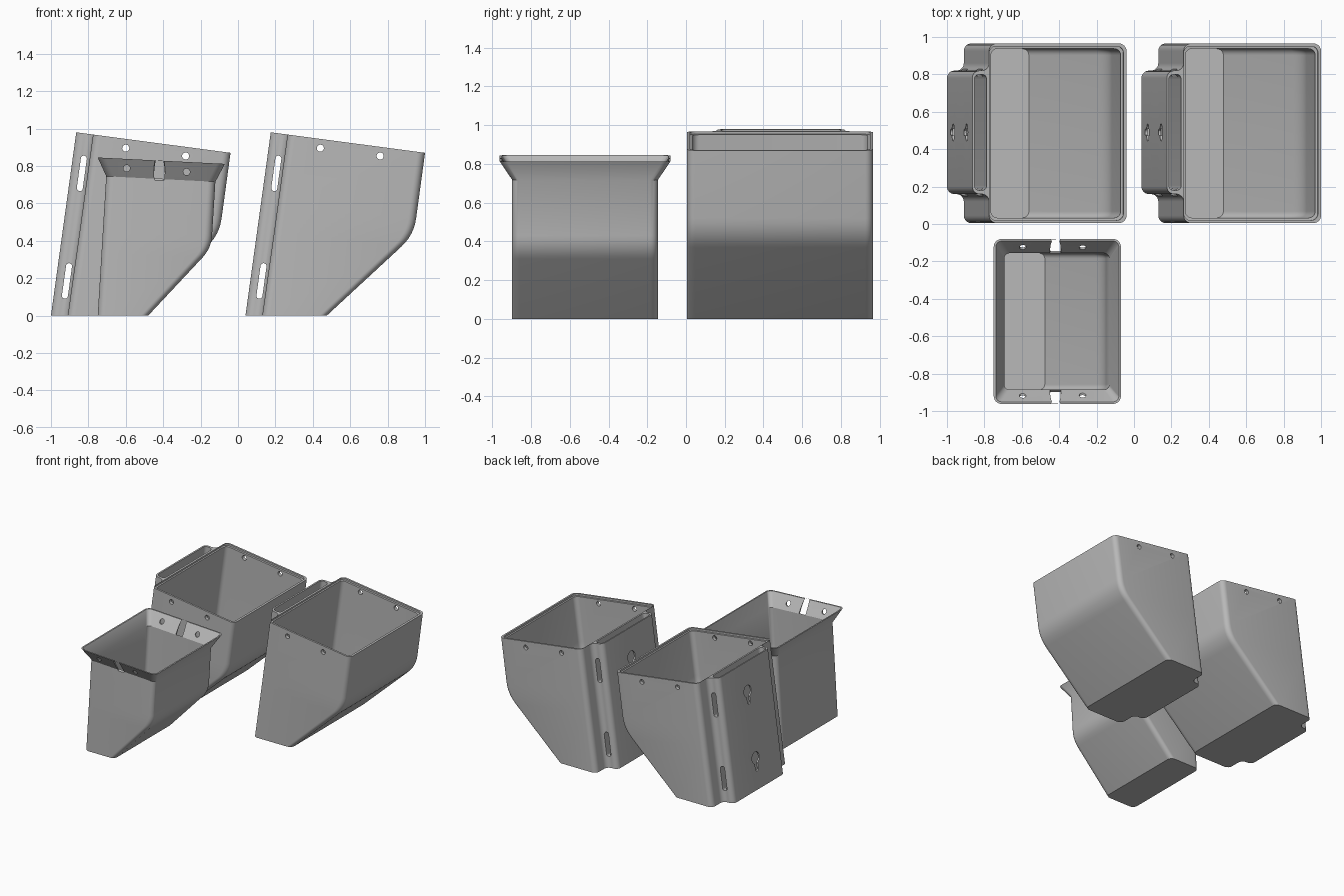
import bpy, bmesh, math
from mathutils import Vector

if "Cube" in bpy.data.objects:
    bpy.data.objects.remove(bpy.data.objects["Cube"])

grey = bpy.data.materials.new("mid_grey")
grey.diffuse_color = (0.48, 0.48, 0.48, 1)
grey.use_nodes = True
grey.node_tree.nodes["Principled BSDF"].inputs["Base Color"].default_value = grey.diffuse_color


def outline(corners, seg=6):
    """Round every right-angled corner (x, y, radius) of a closed outline."""
    pts, n = [], len(corners)
    for i, (x, y, r) in enumerate(corners):
        p = Vector((x, y))
        d1 = (Vector(corners[i - 1][:2]) - p).normalized()
        d2 = (Vector(corners[(i + 1) % n][:2]) - p).normalized()
        c = p + r * (d1 + d2)
        for k in range(seg + 1):
            t = math.pi / 2 * k / seg
            pts.append(c - r * (d2 * math.cos(t) + d1 * math.sin(t)))
    return pts


def ring(left, right, y0, y1, r, mount=None):
    """Rounded rectangle lying on the sloped line left -> right (x, z points)."""
    (xl, zl), (xr, zr) = left, right
    if mount:
        d, m0, m1, f = mount
        xm = xl + d
        cs = [(xr, y0, r), (xr, y1, r), (xm, y1, r), (xm, m1, f),
              (xl, m1, f), (xl, m0, f), (xm, m0, f), (xm, y0, r)]
    else:
        cs = [(xr, y0, r), (xr, y1, r), (xl, y1, r), (xl, y0, r)]
    return [Vector((p.x, p.y, zl + (zr - zl) * (p.x - xl) / (xr - xl)))
            for p in outline(cs)]


def loft(name, rings):
    """Closed solid through a stack of matching rings."""
    bm = bmesh.new()
    vs = [[bm.verts.new(p) for p in rg] for rg in rings]
    n = len(vs[0])
    for a, b in zip(vs, vs[1:]):
        for i in range(n):
            j = (i + 1) % n
            bm.faces.new((a[i], a[j], b[j], b[i]))
    bm.faces.new(vs[0])
    bm.faces.new(vs[-1])
    bmesh.ops.recalc_face_normals(bm, faces=bm.faces)
    me = bpy.data.meshes.new(name)
    bm.to_mesh(me)
    bm.free()
    me.materials.append(grey)
    ob = bpy.data.objects.new(name, me)
    bpy.context.collection.objects.link(ob)
    return ob


def prism(pts, offset):
    """Solid made by sweeping a flat loop along an offset."""
    off = Vector(offset)
    return loft("cutter", [pts, [p + off for p in pts]])


def cut(ob, tool):
    bpy.context.view_layer.objects.active = ob
    mod = ob.modifiers.new("cut", 'BOOLEAN')
    mod.operation, mod.solver, mod.object = 'DIFFERENCE', 'EXACT', tool
    bpy.ops.object.modifier_apply(modifier=mod.name)
    bpy.data.objects.remove(tool)


def smooth(ob):
    bpy.ops.object.select_all(action='DESELECT')
    ob.select_set(True)
    bpy.context.view_layer.objects.active = ob
    bpy.ops.object.shade_smooth_by_angle(angle=math.radians(30))


def bend(a, k, b, d, n=6):
    """Points of a soft bend at k between a and b."""
    a, k, b = Vector(a), Vector(k), Vector(b)
    p, q = k + (a - k).normalized() * d, k + (b - k).normalized() * d
    return [p * (1 - t) ** 2 + k * 2 * t * (1 - t) + q * t * t
            for t in (i / n for i in range(n + 1))]


def left_of(right, x0, lean, drop):
    """Point on the leaning back line level (along the tilt) with right."""
    x, z = right
    zl = (z + drop * (x - x0)) / (1 + drop * lean)
    return (x0 + lean * zl, zl)


def circle_y(x, z, r, y, n=20):
    return [Vector((x + r * math.cos(2 * math.pi * i / n), y,
                    z + r * math.sin(2 * math.pi * i / n))) for i in range(n)]


# ---- large wall bin ----
LEAN, DROP = 0.138, 0.133
MOUNT = (0.09, 0.16, 0.82, 0.04)
Y0, Y1 = 0.005, 0.965


def big_ring(right, x0, y0, y1, r, mount=None):
    return ring(left_of(right, x0, LEAN, DROP), right, y0, y1, r, mount)


rings = [ring((-1, 0), (-0.565, 0), Y0, Y1, 0.04, MOUNT)]
rings += [big_ring(p, -1, Y0, Y1, 0.04, MOUNT)
          for p in bend((-0.565, 0), (-0.10, 0.43), (-0.04, 0.87), 0.09)]
rings.append(big_ring((-0.04, 0.87), -1, Y0, Y1, 0.04, MOUNT))
bin_ob = loft("large_bin_left", rings)

# storage cavity with a stepped lip
a, b = Y0 + 0.028, Y1 - 0.028
rings = [ring((-0.893, 0.02), (-0.562, 0.02), a, b, 0.035)]
rings += [big_ring(p, -0.896, a, b, 0.035)
          for p in bend((-0.562, 0.02), (-0.129, 0.43), (-0.071, 0.86), 0.08)]
rings += [big_ring((-0.071, 0.858), -0.896, a, b, 0.035),
          big_ring((-0.058, 0.858), -0.906, a - 0.013, b + 0.013, 0.035),
          big_ring((-0.051, 0.92), -0.906, a - 0.013, b + 0.013, 0.035)]
cut(bin_ob, loft("cutter", rings))

# hollow channel inside the wall mount
cut(bin_ob, loft("cutter", [
    ring((-0.985, 0.02), (-0.919, 0.02), 0.18, 0.80, 0.025),
    ring((-0.985 + LEAN * 1.03, 1.05), (-0.919 + LEAN * 1.03, 1.05), 0.18, 0.80, 0.025)]))

# strap slots through both sides of the mount
up = Vector((LEAN, 0, 1)).normalized()
side = Vector((up.z, 0, -up.x))
for z in (0.185, 0.76):
    c = Vector((-1 + LEAN * z + 0.06, 0.1, z))
    pts = []
    for i in range(16):
        t = math.pi * (i if i < 8 else i - 1) / 7
        pts.append(c + up * (0.08 if i < 8 else -0.08)
                   + 0.016 * (side * math.cos(t) + up * math.sin(t)))
    cut(bin_ob, prism(pts, (0, 0.8, 0)))

# keyholes in the back plate
for z in (0.24, 0.76):
    x = -1 + LEAN * z - 0.05
    pts = []
    for i in range(21):                       # round head
        t = math.radians(-68 + 316 * i / 20)
        pts.append(Vector((x, 0.49 + 0.046 * math.cos(t), z + 0.046 * math.sin(t))))
    for i in range(7):                        # narrow tail
        t = math.pi + math.pi * i / 6
        pts.append(Vector((x, 0.49 + 0.017 * math.cos(t), z - 0.085 + 0.017 * math.sin(t))))
    cut(bin_ob, prism(pts, (0.095, 0, 0)))

# screw holes near the rim
for x, z in ((-0.60, 0.895), (-0.28, 0.853)):
    cut(bin_ob, prism(circle_y(x, z, 0.019, -0.1), (0, 1.2, 0)))
smooth(bin_ob)

# matching second bin
twin = bin_ob.copy()
twin.name = "large_bin_right"
twin.location.x = 1.04
bpy.context.collection.objects.link(twin)

# ---- small insert bin with flared rim ----
S_LEAN, S_DROP = 0.061, 0.051


def insert_rings(t, floor):
    """Rings of the insert shrunk inwards by t."""
    y0, y1 = -0.897 + t, -0.145 - t
    foot = (-0.48 - t * 0.4 + floor * 0.5, floor)
    knee, neck = (-0.143 - t, 0.36), (-0.121 - t, 0.715)
    x0 = -0.75 + t
    out = [ring((x0 + S_LEAN * floor, floor), foot, y0, y1, 0.04 - t)]
    for p in bend(foot, knee, neck, 0.07) + [Vector(neck)]:
        out.append(ring(left_of(p, x0, S_LEAN, S_DROP), p, y0, y1, 0.04 - t))
    out.append(ring((-0.75 + t, 0.845), (-0.07 - t, 0.811),
                    -0.962 + t, -0.08 - t, 0.042 - t))
    return out


insert = loft("small_insert_bin", insert_rings(0, 0))
rings = insert_rings(0.011, 0.015)
rings.append([p + Vector((0, 0, 0.05)) for p in rings[-1]])
cut(insert, loft("cutter", rings))

# holes in the front and back flares
for x, z in ((-0.595, 0.787), (-0.275, 0.768)):
    cut(insert, prism(circle_y(x, z, 0.018, -1.1), (0, 1.2, 0)))
for y, s in ((-0.928, -1), (-0.114, 1)):
    axis = Vector((0, s, 1)).normalized()
    across = Vector((0, -s, 1)).normalized()
    c = Vector((-0.42, y, 0.776)) - axis * 0.06
    pts = [c + 0.029 * (Vector((1, 0, 0)) * math.cos(t) + across * math.sin(t))
           for t in (2 * math.pi * i / 24 for i in range(24))]
    cut(insert, prism(pts, axis * 0.12))
smooth(insert)
